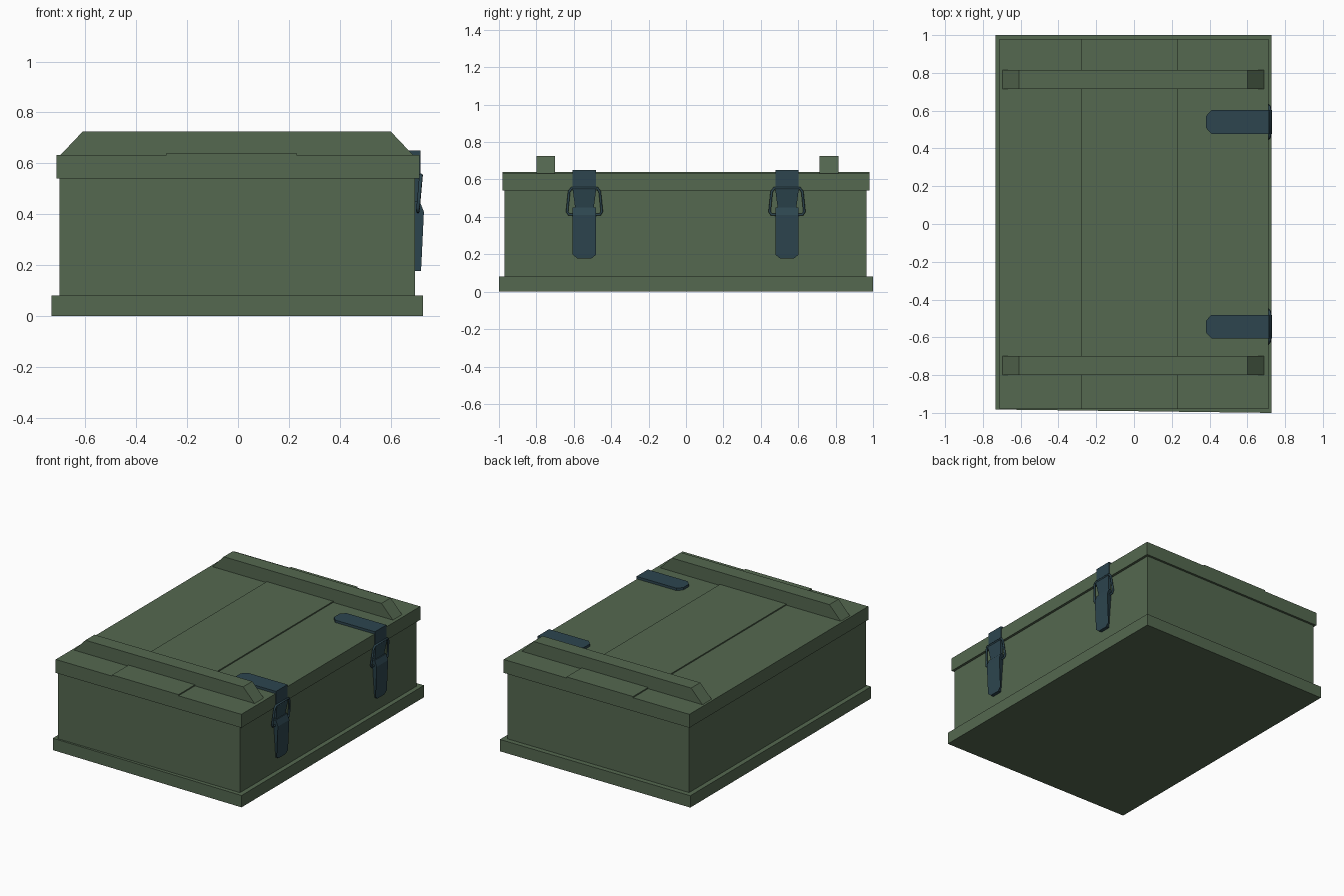
import bpy, bmesh
from mathutils import Vector

if "Cube" in bpy.data.objects:
    bpy.data.objects.remove(bpy.data.objects["Cube"])


def material(name, rgb):
    m = bpy.data.materials.new(name)
    m.diffuse_color = (*rgb, 1)
    m.use_nodes = True
    m.node_tree.nodes["Principled BSDF"].inputs["Base Color"].default_value = m.diffuse_color
    return m


GREEN = material("olive green paint", (0.089, 0.138, 0.080))
BLUE = material("blue grey metal", (0.026, 0.060, 0.078))


def prism(name, points, axis, lo, hi, mat, tweak=None):
    """Extrude a 2D profile along 'y' (points are x,z) or 'z' (points are x,y)."""
    place = (lambda a, b, t: (a, t, b)) if axis == 'y' else (lambda a, b, t: (a, b, t))
    bm = bmesh.new()
    n = len(points)
    bottom = [bm.verts.new(place(a, b, lo)) for a, b in points]
    top = [bm.verts.new(place(a, b, hi)) for a, b in points]
    bm.faces.new(bottom)
    bm.faces.new(top)
    for i in range(n):
        j = (i + 1) % n
        bm.faces.new((bottom[i], bottom[j], top[j], top[i]))
    if tweak:
        for v in bm.verts:
            tweak(v.co)
    bmesh.ops.recalc_face_normals(bm, faces=bm.faces)
    mesh = bpy.data.meshes.new(name)
    bm.to_mesh(mesh)
    bm.free()
    mesh.materials.append(mat)
    ob = bpy.data.objects.new(name, mesh)
    bpy.context.collection.objects.link(ob)
    return ob


def rect(x0, x1, y0, y1):
    return [(x0, y0), (x1, y0), (x1, y1), (x0, y1)]


# Crate: slightly skewed plinth, plain body
prism("base_plinth", [(-.733, -.982), (.727, -1), (.727, 1), (-.733, 1)], 'z', 0, .082, GREEN)
prism("crate_body", rect(-.70, .695, -.97, .965), 'z', .08, .56, GREEN)

# Lid with a slightly raised middle plank
prism("lid", [(-.712, .54), (.712, .54), (.712, .633), (.23, .633), (.23, .641),
              (-.28, .641), (-.28, .633), (-.712, .633)], 'y', -.98, .98, GREEN)

# Two chamfered battens across the lid
for side, y in (("front", -.75), ("back", .765)):
    prism(side + "_lid_batten", [(-.70, .63), (.69, .63), (.60, .725), (-.61, .725)],
          'y', y - .05, y + .05, GREEN)


def latch(side, y):
    w = .0625

    def narrow(limit, factor):
        def f(co):
            if co.z < limit:
                co.y = y + (co.y - y) * factor
        return f

    # Strap on the lid with a clipped end, folded down over the edge
    prism(side + "_latch_strap", [(.38, y - .03), (.41, y - w), (.716, y - w), (.716, y + w),
                                  (.41, y + w), (.38, y + .03)], 'z', .63, .65, BLUE)
    prism(side + "_latch_strap_drop", rect(.70, .716, .55, .65), 'y', y - w, y + w, BLUE)
    # Tapered hook plate
    prism(side + "_latch_hook", [(.69, .44), (.706, .44), (.722, .545), (.716, .56), (.69, .56)],
          'y', y - w, y + w, BLUE, narrow(.5, .78))
    # Pull lever with clipped lower corners
    prism(side + "_latch_lever", [(.69, .178), (.718, .178), (.720, .198), (.730, .41),
                                  (.714, .45), (.69, .45)],
          'y', y - w, y + w, BLUE, narrow(.19, .6))
    # Bent wire bail
    half = [(.06, .412), (.083, .412), (.093, .428), (.082, .535), (.068, .554)]
    outline = half + [(-a, z) for a, z in reversed(half)]
    cu = bpy.data.curves.new(side + "_latch_wire", 'CURVE')
    cu.dimensions = '3D'
    cu.bevel_depth = .007
    cu.bevel_resolution = 1
    sp = cu.splines.new('POLY')
    sp.points.add(len(outline) - 1)
    for p, (a, z) in zip(sp.points, outline):
        p.co = (.706 + (z - .41) * .09, y + a, z, 1)
    sp.use_cyclic_u = True
    cu.materials.append(BLUE)
    bpy.context.collection.objects.link(bpy.data.objects.new(side + "_latch_wire", cu))


for side, y in (("front", -.543), ("back", .54)):
    latch(side, y)
